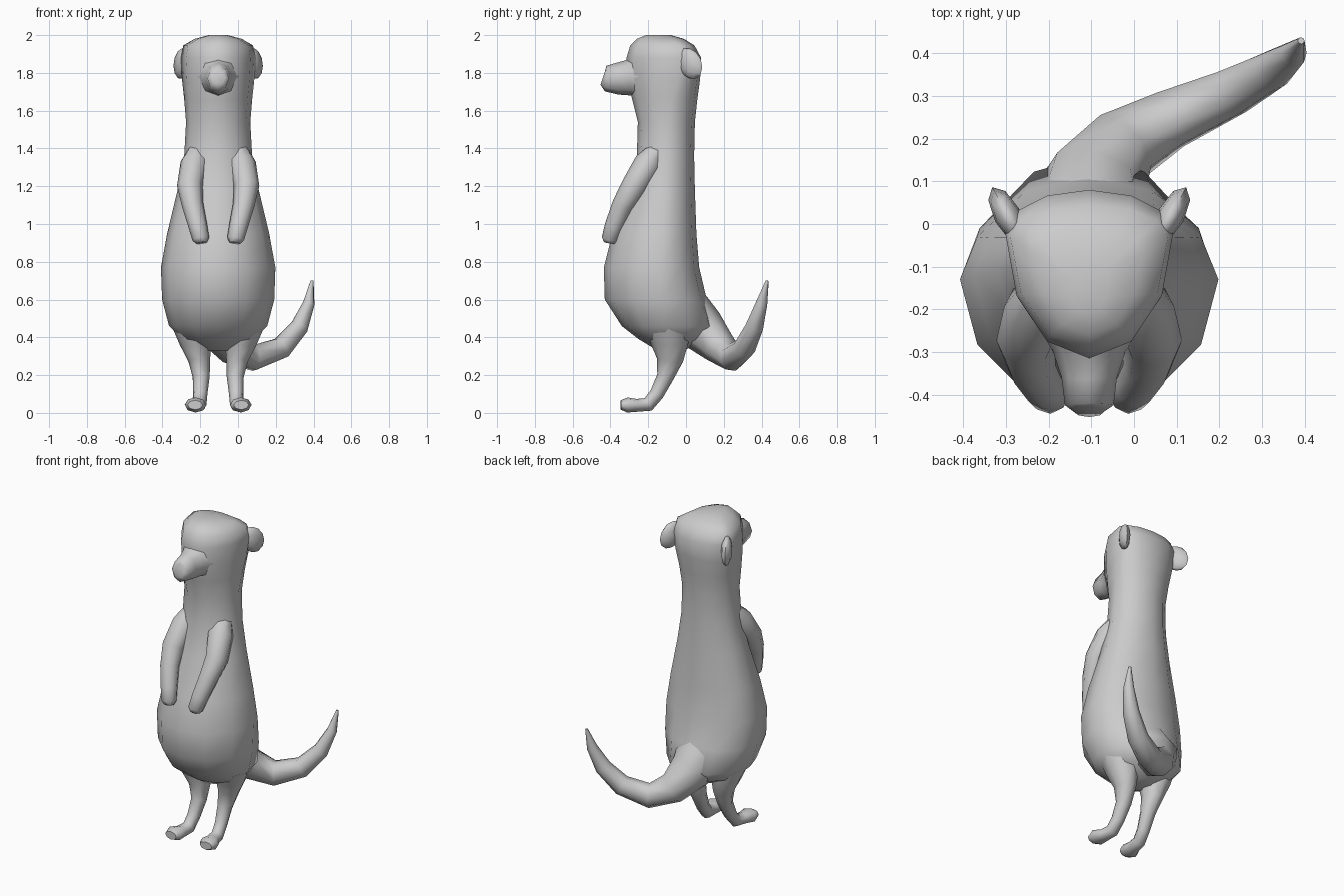
import bpy, bmesh, math
from mathutils import Vector

CX = -0.105  # symmetry plane of the animal


def loft(name, rings, mirror=False):
    """Bridge closed rings of points into a smooth capped mesh."""
    bm = bmesh.new()
    rows = [[bm.verts.new(p) for p in r] for r in rings]
    n = len(rows[0])
    for a, b in zip(rows, rows[1:]):
        for i in range(n):
            j = (i + 1) % n
            bm.faces.new((a[i], a[j], b[j], b[i]))
    bm.faces.new(rows[0])
    bm.faces.new(rows[-1])
    bmesh.ops.recalc_face_normals(bm, faces=bm.faces)
    me = bpy.data.meshes.new(name)
    bm.to_mesh(me)
    bm.free()
    return finish(bpy.data.objects.new(name, me), mirror)


def finish(ob, mirror):
    ob.location.x = CX
    bpy.context.collection.objects.link(ob)
    if mirror:
        ob.modifiers.new("mirror", "MIRROR")
    bpy.ops.object.select_all(action="DESELECT")
    bpy.context.view_layer.objects.active = ob
    ob.select_set(True)
    bpy.ops.object.shade_smooth_by_angle(angle=math.radians(60))
    return ob


def tube(name, pts, ref=(1, 0, 0), n=8, mirror=False):
    """Tapered limb along (x, y, z, radius[, radius2]) points."""
    u, rings = Vector(ref), []
    cs = [Vector(p[:3]) for p in pts]
    for i, p in enumerate(pts):
        t = (cs[min(i + 1, len(cs) - 1)] - cs[max(i - 1, 0)]).normalized()
        u = (u - t * u.dot(t)).normalized()
        v = t.cross(u)
        rings.append([cs[i] + u * p[3] * math.cos(k * math.tau / n)
                      + v * p[-1] * math.sin(k * math.tau / n) for k in range(n)])
    return loft(name, rings, mirror)


# Torso, neck and skull: z, half width, front y, widest y, back y
profile = [
    (0.33, 0.07, -0.15, -0.08, -0.01), (0.39, 0.19, -0.25, -0.10, 0.10),
    (0.46, 0.26, -0.34, -0.12, 0.16), (0.60, 0.297, -0.43, -0.13, 0.11),
    (0.77, 0.303, -0.435, -0.13, 0.07), (0.95, 0.27, -0.39, -0.12, 0.055),
    (1.18, 0.215, -0.30, -0.11, 0.047), (1.36, 0.18, -0.26, -0.10, 0.043),
    (1.54, 0.17, -0.255, -0.09, 0.047), (1.66, 0.18, -0.285, -0.07, 0.06),
    (1.77, 0.192, -0.31, -0.04, 0.075), (1.88, 0.197, -0.315, -0.02, 0.08),
    (1.945, 0.185, -0.295, -0.03, 0.045), (1.98, 0.125, -0.26, -0.07, -0.01),
    (2.0, 0.05, -0.21, -0.13, -0.08)]
rings = []
for z, w, front, mid, back in profile:
    ring = []
    for k in range(12):
        a = k * math.tau / 12
        s = math.sin(a)
        ring.append((w * math.cos(a), mid + s * ((back - mid) if s > 0 else (mid - front)), z))
    rings.append(ring)
loft("body", rings)

# Muzzle
tube("muzzle", [(0, -0.22, 1.785, 0.13, 0.13), (0, -0.30, 1.775, 0.085, 0.095),
                (0, -0.36, 1.77, 0.065, 0.085), (0, -0.425, 1.77, 0.057, 0.068),
                (0, -0.44, 1.775, 0.035, 0.04)])

# Ears: flattened lobes leaning out to the back
bm = bmesh.new()
bmesh.ops.create_uvsphere(bm, u_segments=8, v_segments=6, radius=1)
mesh = bpy.data.meshes.new("ear")
bm.to_mesh(mesh)
bm.free()
for v in mesh.vertices:
    x, y, z = v.co.x * 0.032, v.co.y * 0.075, v.co.z * 0.08
    a = math.radians(-28)
    v.co = (0.192 + x * math.cos(a) - y * math.sin(a),
            0.02 + x * math.sin(a) + y * math.cos(a), 1.85 + z - 0.25 * y)
finish(bpy.data.objects.new("ear", mesh), True)

# Arms hanging over the chest
tube("arm", [(0.11, -0.15, 1.39, 0.05), (0.125, -0.20, 1.32, 0.075),
             (0.15, -0.275, 1.20, 0.068), (0.135, -0.335, 1.10, 0.057),
             (0.108, -0.38, 0.99, 0.05), (0.092, -0.402, 0.92, 0.045),
             (0.09, -0.405, 0.90, 0.03)], mirror=True)

# Hind legs with feet
tube("leg", [(0.13, -0.10, 0.48, 0.12), (0.118, -0.085, 0.37, 0.085, 0.10),
             (0.10, -0.085, 0.28, 0.058, 0.07), (0.09, -0.11, 0.19, 0.045),
             (0.095, -0.155, 0.10, 0.038), (0.10, -0.20, 0.045, 0.038),
             (0.108, -0.26, 0.040, 0.042, 0.034), (0.12, -0.31, 0.042, 0.058, 0.04),
             (0.122, -0.345, 0.042, 0.04, 0.025)], mirror=True)

# Tail sweeping to one side and up
tube("tail", [(0.0, -0.02, 0.53, 0.16), (0.01, 0.09, 0.44, 0.125),
              (0.075, 0.18, 0.345, 0.092), (0.19, 0.245, 0.293, 0.073),
              (0.335, 0.31, 0.345, 0.06), (0.43, 0.362, 0.455, 0.048),
              (0.48, 0.40, 0.58, 0.031), (0.497, 0.43, 0.70, 0.008)])
